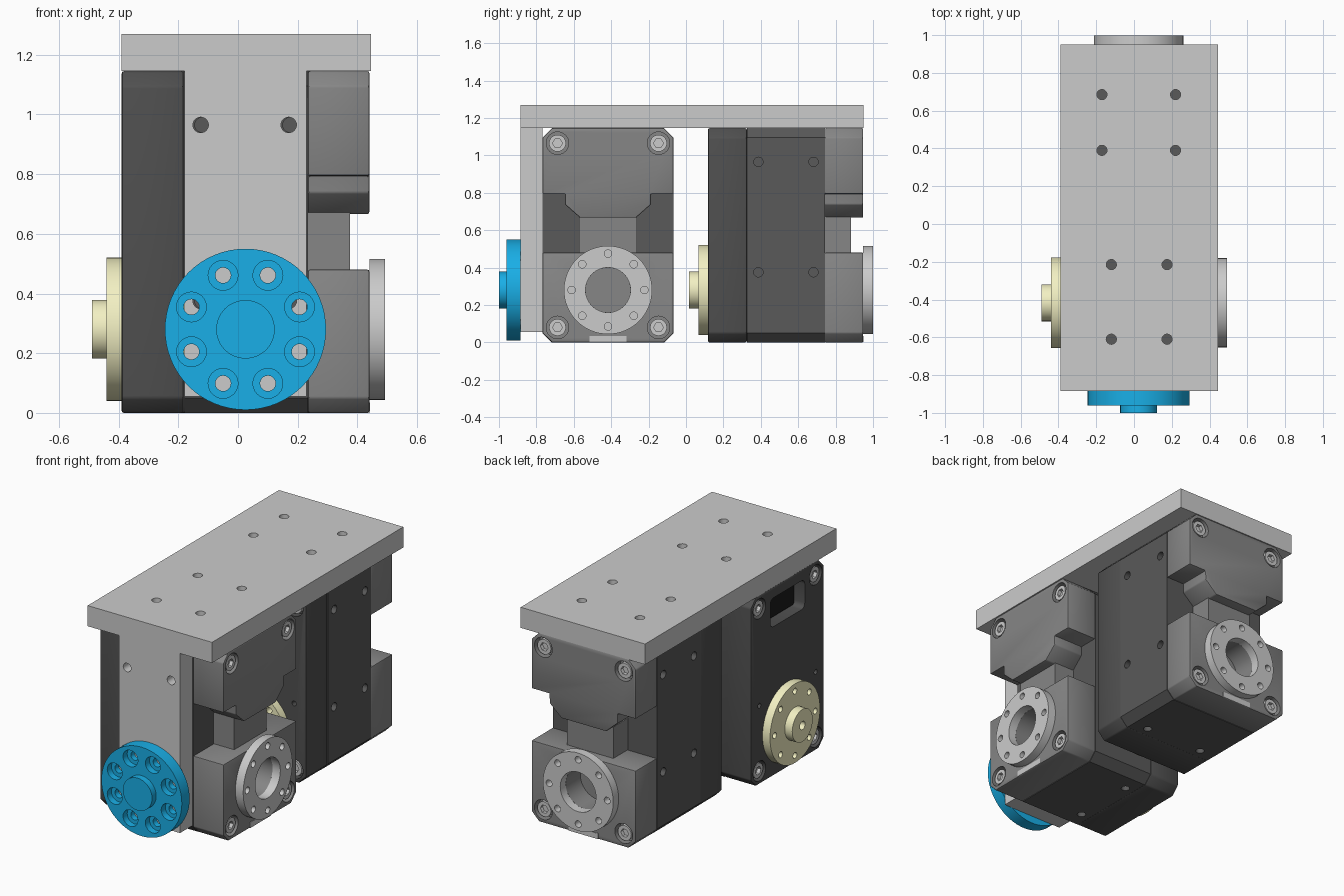
import bpy, bmesh
from math import pi, cos, sin
from mathutils import Matrix

if "Cube" in bpy.data.objects:
    bpy.data.objects.remove(bpy.data.objects["Cube"])


def material(name, rgb):
    m = bpy.data.materials.new(name)
    m.diffuse_color = (*rgb, 1)
    m.use_nodes = True
    m.node_tree.nodes["Principled BSDF"].inputs["Base Color"].default_value = m.diffuse_color
    return m


DARK = material("dark_case", (0.08, 0.08, 0.08))
MID = material("charcoal_case", (0.1, 0.1, 0.1))
GREY = material("grey_case", (0.24, 0.24, 0.24))
BLACK = material("black", (0.01, 0.01, 0.01))
BLUE = material("blue", (0.01, 0.43, 0.8))
CREAM = material("cream", (0.9, 0.88, 0.55))


def spin(bm, prof, at=(0, 0, 0), axis='y', n=32, ring=False):
    """Turn (radius, height) points about an axis; capped unless it is a ring."""
    loops = []
    for r, h in prof:
        loop = []
        for i in range(n):
            c, s = r * cos(2 * pi * i / n), r * sin(2 * pi * i / n)
            p = {'x': (h, c, s), 'y': (c, h, s), 'z': (c, s, h)}[axis]
            loop.append(bm.verts.new([a + b for a, b in zip(p, at)]))
        loops.append(loop)
    for a, b in zip(loops, loops[1:] + (loops[:1] if ring else [])):
        for i in range(n):
            j = (i + 1) % n
            bm.faces.new((a[i], a[j], b[j], b[i]))
    if not ring:
        bm.faces.new(loops[0])
        bm.faces.new(loops[-1])


def prism(bm, pts, y0, y1):
    """Extrude an x-z outline along y."""
    a = [bm.verts.new((x, y0, z)) for x, z in pts]
    b = [bm.verts.new((x, y1, z)) for x, z in pts]
    bm.faces.new(a)
    bm.faces.new(b)
    for i in range(len(pts)):
        j = (i + 1) % len(pts)
        bm.faces.new((a[i], a[j], b[j], b[i]))


def box(bm, x0, x1, y0, y1, z0, z1):
    prism(bm, [(x0, z0), (x1, z0), (x1, z1), (x0, z1)], y0, y1)


def mirrored(half):
    return half + [(-x, z) for x, z in reversed(half)]


def to_mesh(bm, name):
    bmesh.ops.recalc_face_normals(bm, faces=bm.faces[:])
    me = bpy.data.meshes.new(name)
    bm.to_mesh(me)
    bm.free()
    ob = bpy.data.objects.new(name, me)
    bpy.context.collection.objects.link(ob)
    return ob


def part(name, bm, mat=None, frame=Matrix(), cut=None, bevel=0):
    if bevel:
        bmesh.ops.recalc_face_normals(bm, faces=bm.faces[:])
        bmesh.ops.bevel(bm, geom=bm.edges[:], offset=bevel, segments=2,
                        profile=0.5, affect='EDGES')
    ob = to_mesh(bm, name)
    if cut:
        cutter = to_mesh(cut, "cutter")
        mod = ob.modifiers.new("cut", 'BOOLEAN')
        mod.operation, mod.solver, mod.object = 'DIFFERENCE', 'EXACT', cutter
        dg = bpy.context.evaluated_depsgraph_get()
        me = bpy.data.meshes.new_from_object(ob.evaluated_get(dg))
        ob.modifiers.clear()
        ob.data = me
        bpy.data.objects.remove(cutter)
    ob.data.materials.clear()
    if mat:
        ob.data.materials.append(mat)
    ob.data.shade_smooth()
    ob.data.set_sharp_from_angle(angle=pi / 6)
    ob.matrix_world = frame
    return ob


def bolt_circle(bm, prof, radius, z, phase=0.0, n=20):
    for i in range(8):
        a = i * pi / 4 + phase
        spin(bm, prof, (radius * cos(a), 0, z + radius * sin(a)), n=n)


CORNERS = [(x, z) for x in (-0.27, 0.27) for z in (0.08, 1.065)]
AXLE = 0.28


def servo(tag, frame):
    outline = mirrored([(0.30, 0), (0.35, 0.05), (0.35, 1.095), (0.30, 1.145)])

    # front case with screw pockets and a rounded window
    bm, cut = bmesh.new(), bmesh.new()
    prism(bm, outline, 0, 0.208)
    for x, z in CORNERS:
        spin(cut, [(0.06, -0.05), (0.06, 0.05)], (x, 0, z))
    for x in (-0.27, 0.27):
        spin(cut, [(0.015, -0.05), (0.015, 0.05)], (x, 0, 0.476), n=16)
    window = []
    for k, (x, z) in enumerate([(0.135, 1.05), (-0.135, 1.05), (-0.135, 0.935), (0.135, 0.935)]):
        for i in range(5):
            a = (k + i / 4) * pi / 2
            window.append((x + 0.03 * cos(a), z + 0.03 * sin(a)))
    prism(cut, window, -0.05, 0.08)
    part(tag + "_front_case", bm, DARK, frame, cut, bevel=0.008)
    bm = bmesh.new()
    box(bm, -0.16, 0.16, 0.07, 0.079, 0.91, 1.075)
    part(tag + "_window_pane", bm, BLACK, frame)

    # middle case with mounting holes in the sides and bottom
    bm, cut = bmesh.new(), bmesh.new()
    prism(bm, outline, 0.21, 0.625)
    for s in (-1, 1):
        for y in (0.27, 0.565):
            for z in (0.375, 0.965):
                spin(cut, [(0.025, -0.06), (0.025, 0.06)], (s * 0.35, y, z), 'x', 20)
        spin(cut, [(0.025, -0.06), (0.025, 0.06)], (s * 0.197, 0.27, 0), 'z', 20)
    part(tag + "_middle_case", bm, MID, frame, cut)

    # rear case: funnel-shaped upper block and lower axle block
    bm, cut = bmesh.new(), bmesh.new()
    prism(bm, mirrored([(0.15, 0.667), (0.23, 0.738), (0.23, 0.795), (0.35, 0.795),
                        (0.35, 1.095), (0.30, 1.145)]), 0.625, 0.83)
    prism(bm, mirrored([(0.30, 0), (0.35, 0.05), (0.35, 0.48)]), 0.625, 0.83)
    for x, z in CORNERS:
        spin(cut, [(0.06, 0.78), (0.06, 0.9)], (x, 0, z))
    spin(cut, [(0.12, 0.69), (0.12, 0.9)], (0, 0, AXLE))
    part(tag + "_rear_case", bm, GREY, frame, cut, bevel=0.006)
    bm = bmesh.new()
    box(bm, -0.155, 0.155, 0.625, 0.765, 0.475, 0.672)
    part(tag + "_rear_neck", bm, GREY, frame)
    bm = bmesh.new()
    box(bm, -0.1, 0.1, 0.79, 0.833, 0.001, 0.035)
    part(tag + "_rear_tab", bm, None, frame)

    # socket-head screws, front and rear
    bm, cut = bmesh.new(), bmesh.new()
    for x, z in CORNERS:
        for y0, y1, h0, h1 in ((0.008, 0.05, -0.02, 0.03), (0.78, 0.822, 0.8, 0.85)):
            spin(bm, [(0.045, y0), (0.045, y1)], (x, 0, z))
            spin(cut, [(0.026, h0), (0.026, h1)], (x, 0, z), n=6)
    part(tag + "_screws", bm, None, frame, cut)

    # output horn with boss
    bm, cut = bmesh.new(), bmesh.new()
    spin(bm, [(0.24, 0), (0.24, -0.05), (0.098, -0.05), (0.098, -0.1)], (0, 0, AXLE), n=64)
    bolt_circle(cut, [(0.018, -0.07), (0.018, -0.01)], 0.195, AXLE)
    spin(cut, [(0.025, -0.12), (0.025, -0.06)], (0, 0, AXLE))
    part(tag + "_output_horn", bm, CREAM, frame, cut)

    # idler ring
    bm, cut = bmesh.new(), bmesh.new()
    spin(bm, [(0.12, 0.83), (0.236, 0.83), (0.236, 0.882), (0.12, 0.882)],
         (0, 0, AXLE), n=64, ring=True)
    bolt_circle(cut, [(0.02, 0.84), (0.02, 0.9)], 0.195, AXLE)
    part(tag + "_idler_ring", bm, None, frame, cut)


servo("side_servo", Matrix.Translation((-0.39, -0.417, 0)) @ Matrix.Rotation(-pi / 2, 4, 'Z'))
servo("rear_servo", Matrix.Translation((0.025, 0.117, 0)))

# top plate
bm, cut = bmesh.new(), bmesh.new()
box(bm, -0.39, 0.445, -0.885, 0.95, 1.145, 1.27)
for xs, ys in (((-0.17, 0.22), (0.39, 0.685)), ((-0.12, 0.175), (-0.61, -0.215))):
    for x in xs:
        for y in ys:
            spin(cut, [(0.027, 1.1), (0.027, 1.3)], (x, y, 0), 'z', 24)
part("top_plate", bm, cut=cut)

# front bracket plate
bm, cut = bmesh.new(), bmesh.new()
box(bm, -0.18, 0.23, -0.885, -0.767, 0.055, 1.145)
for x in (-0.125, 0.17):
    for z in (0.375, 0.965):
        spin(cut, [(0.026, -0.95), (0.026, -0.7)], (x, 0, z), n=24)
part("front_bracket", bm, cut=cut)

# blue front flange with counterbored holes
bm, cut = bmesh.new(), bmesh.new()
spin(bm, [(0.27, 0.115), (0.27, 0.04), (0.098, 0.04), (0.098, 0)], (0, 0, AXLE), n=64)
bolt_circle(cut, [(0.05, 0.02), (0.05, 0.08), (0.026, 0.08), (0.026, 0.15)], 0.196, AXLE, pi / 8, 24)
part("front_flange", bm, BLUE, Matrix.Translation((0.025, -1, 0)), cut)
